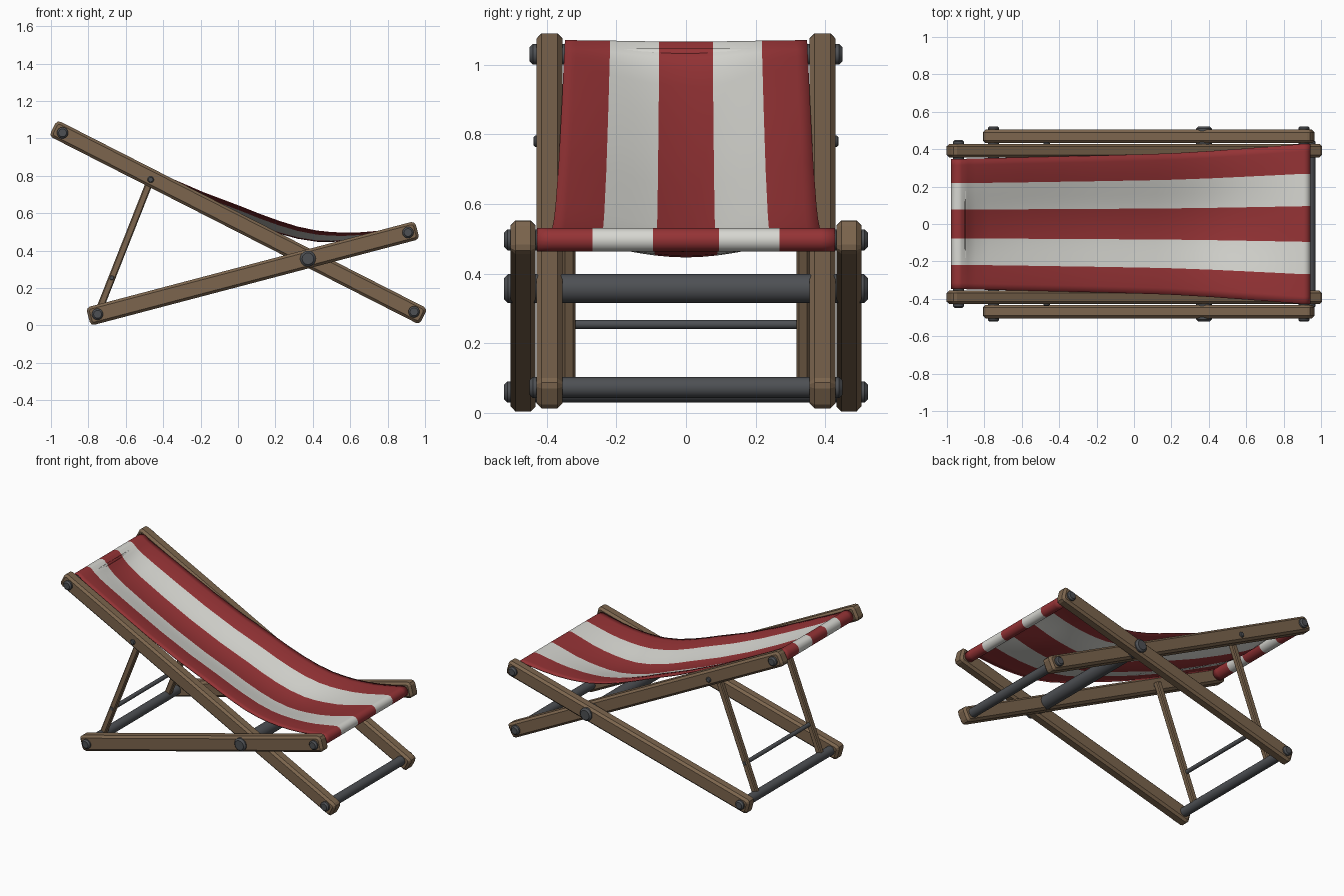
import bpy, bmesh, math
from mathutils import Vector, Matrix

if "Cube" in bpy.data.objects:
    bpy.data.objects.remove(bpy.data.objects["Cube"])


def material(name, col):
    m = bpy.data.materials.new(name)
    m.diffuse_color = (*col, 1)
    m.use_nodes = True
    m.node_tree.nodes["Principled BSDF"].inputs["Base Color"].default_value = m.diffuse_color
    return m


WOOD = material("wood", (0.2, 0.13, 0.075))
STEEL = material("dark_metal", (0.075, 0.08, 0.088))
RED = material("red_cloth", (0.3, 0.033, 0.036))
WHITE = material("white_cloth", (0.68, 0.68, 0.64))


def finish(name, bm, mats, smooth=None):
    bmesh.ops.recalc_face_normals(bm, faces=bm.faces)
    me = bpy.data.meshes.new(name)
    bm.to_mesh(me)
    bm.free()
    for m in mats:
        me.materials.append(m)
    ob = bpy.data.objects.new(name, me)
    bpy.context.collection.objects.link(ob)
    if smooth:
        bpy.ops.object.select_all(action='DESELECT')
        ob.select_set(True)
        bpy.context.view_layer.objects.active = ob
        bpy.ops.object.shade_smooth_by_angle(angle=math.radians(smooth))
    return ob


def beam(name, a, b, y, ext, height, thick, round_end, bevel):
    """Wooden bar between two (x, z) points: rounded end corners, chamfered long edges."""
    a, b = Vector((a[0], y, a[1])), Vector((b[0], y, b[1]))
    d = b - a
    bm = bmesh.new()
    mat = (Matrix.Translation((a + b) / 2)
           @ Matrix.Rotation(-math.atan2(d.z, d.x), 4, 'Y')
           @ Matrix.Diagonal((d.length + 2 * ext, thick, height, 1)))
    bmesh.ops.create_cube(bm, size=1, matrix=mat)
    ends = [e for e in bm.edges if abs(e.verts[0].co.y - e.verts[1].co.y) > thick * 0.9]
    bmesh.ops.bevel(bm, geom=ends, offset=round_end, segments=2, profile=0.5, affect='EDGES')
    rim = [e for e in bm.edges if abs(e.verts[0].co.y - e.verts[1].co.y) < 1e-4]
    bmesh.ops.bevel(bm, geom=rim, offset=bevel, segments=1, affect='EDGES')
    return finish(name, bm, [WOOD])


def rod(name, p, r, y0, y1, bevel=0.009):
    """Round bar along y with chamfered ends."""
    bm = bmesh.new()
    mat = Matrix.Translation((p[0], (y0 + y1) / 2, p[1])) @ Matrix.Rotation(math.pi / 2, 4, 'X')
    bmesh.ops.create_cone(bm, cap_ends=True, segments=28, radius1=r, radius2=r,
                          depth=abs(y1 - y0), matrix=mat)
    rim = [e for e in bm.edges if abs(e.verts[0].co.y - e.verts[1].co.y) < 1e-4]
    bmesh.ops.bevel(bm, geom=rim, offset=bevel, segments=1, affect='EDGES')
    return finish(name, bm, [STEEL], 30)


# Joint positions in the x-z plane
HEAD, FOOT = (-0.938, 1.030), (0.941, 0.073)
REAR, FRONT = (-0.751, 0.060), (0.909, 0.497)
PIVOT, PROP = (0.374, 0.357), (-0.467, 0.78)
t = 0.27
BRACE = (REAR[0] + (PROP[0] - REAR[0]) * t, REAR[1] + (PROP[1] - REAR[1]) * t)

# Side rails, props and prop pins, both sides
for side, s in (("near", -1), ("far", 1)):
    beam("long_rail_" + side, HEAD, FOOT, s * 0.392, 0.057, 0.096, 0.074, 0.022, 0.014)
    beam("seat_rail_" + side, REAR, FRONT, s * 0.468, 0.051, 0.1, 0.072, 0.022, 0.014)
    beam("prop_leg_" + side, REAR, PROP, s * 0.336, 0.015, 0.038, 0.036, 0.007, 0.006)
    rod("prop_pin_" + side, PROP, 0.017, s * 0.325, s * 0.438, 0.005)

# Cross rods with exposed ends
rod("head_rod", HEAD, 0.03, -0.449, 0.449)
rod("foot_rod", FOOT, 0.03, -0.449, 0.449)
rod("rear_rod", REAR, 0.03, -0.522, 0.522)
rod("front_rod", FRONT, 0.03, -0.522, 0.522)
rod("pivot_rod", PIVOT, 0.042, -0.522, 0.522, 0.011)
rod("prop_brace", BRACE, 0.013, -0.356, 0.356, 0.003)

# Fabric path: (x, z, half width, centre sag)
path = []
for i in range(17):                       # wrap round the head rod
    a = math.radians(385 - 20 * i)
    path.append((HEAD[0] + 0.038 * math.cos(a), HEAD[1] + 0.038 * math.sin(a), 0.348,
                 0.004 if 65 <= a * 57.3 < 110 else 0))
seat = [(-0.89, 1.042, 0.349, 0.024), (-0.85, 1.021, 0.350, 0.040), (-0.78, 0.987, 0.352, 0.052),
        (-0.6, 0.899, 0.356, 0.060), (-0.4, 0.803, 0.361, 0.063), (-0.187, 0.711, 0.366, 0.064),
        (0.02, 0.633, 0.372, 0.065), (0.12, 0.593, 0.375, 0.065), (0.22, 0.557, 0.379, 0.064),
        (0.32, 0.526, 0.385, 0.06), (0.422, 0.505, 0.391, 0.055), (0.5, 0.497, 0.397, 0.048),
        (0.572, 0.494, 0.402, 0.04), (0.66, 0.496, 0.409, 0.031), (0.743, 0.503, 0.415, 0.021),
        (0.83, 0.516, 0.422, 0.009)]
path += seat
for i in range(17):                       # wrap round the front rod
    a = math.radians(100 - 20 * i)
    path.append((FRONT[0] + 0.0315 * math.cos(a), FRONT[1] + 0.0315 * math.sin(a), 0.428, 0))

# Columns follow the five stripes
bounds = [-1, -0.627, -0.222, 0.222, 0.627, 1]
SUB = 4
cols = [bounds[k] + (bounds[k + 1] - bounds[k]) * j / SUB for k in range(5) for j in range(SUB)] + [1]

# Striped sling
bm = bmesh.new()
rows = [[bm.verts.new((x, u * w, z - sag * math.cos(u * math.pi / 2) ** 2)) for u in cols]
        for x, z, w, sag in path]
for r0, r1 in zip(rows, rows[1:]):
    for j in range(len(cols) - 1):
        f = bm.faces.new((r0[j], r0[j + 1], r1[j + 1], r1[j]))
        f.material_index = (j // SUB) % 2
sling = finish("fabric_sling", bm, [RED, WHITE], 50)
mod = sling.modifiers.new("thickness", 'SOLIDIFY')
mod.thickness = 0.005
mod.offset = 0
